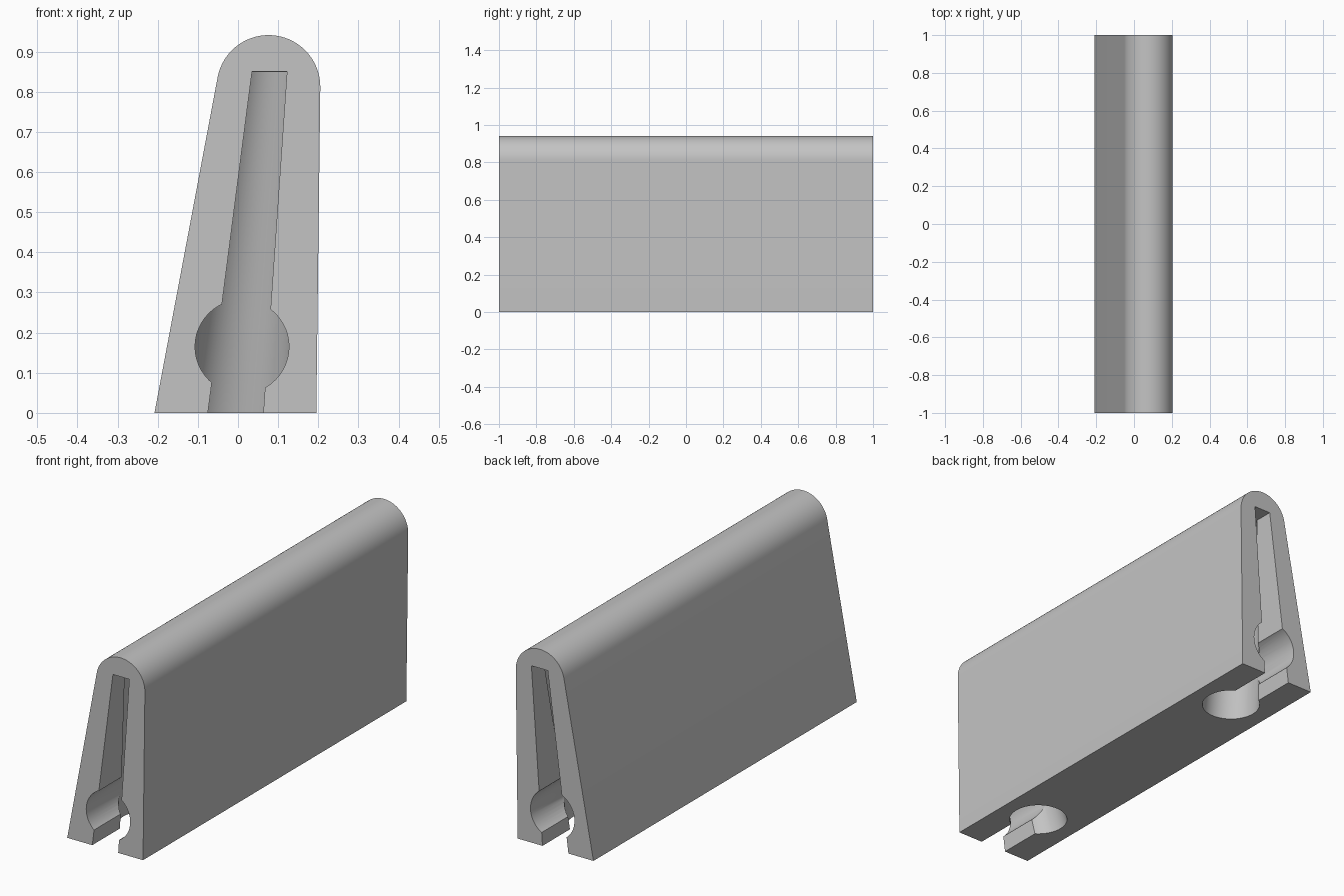
import bpy, bmesh, math

if "Cube" in bpy.data.objects:
    bpy.data.objects.remove(bpy.data.objects["Cube"])

grey = bpy.data.materials.new("plain grey")
grey.use_nodes = True
grey.diffuse_color = (0.55, 0.55, 0.55, 1)
grey.node_tree.nodes["Principled BSDF"].inputs["Base Color"].default_value = (0.55, 0.55, 0.55, 1)


def loft(name, ring_a, ring_b):
    """Solid between two matching rings of points, capped at both ends."""
    bm = bmesh.new()
    a = [bm.verts.new(p) for p in ring_a]
    b = [bm.verts.new(p) for p in ring_b]
    n = len(a)
    for i in range(n):
        j = (i + 1) % n
        bm.faces.new((a[i], a[j], b[j], b[i]))
    bm.faces.new(a[::-1])
    bm.faces.new(b)
    bmesh.ops.recalc_face_normals(bm, faces=bm.faces)
    mesh = bpy.data.meshes.new(name)
    bm.to_mesh(mesh)
    bm.free()
    mesh.materials.append(grey)
    obj = bpy.data.objects.new(name, mesh)
    bpy.context.collection.objects.link(obj)
    return obj


def circle(n):
    return [(math.cos(2 * math.pi * i / n), math.sin(2 * math.pi * i / n)) for i in range(n)]


def mix(a, b, z):
    """Value at height z, running from a at the foot to b at the slot ceiling."""
    return a + (b - a) * z / CEILING


CEILING = 0.85
FOOT = -0.05

# Body: leaning wedge profile with a rounded ridge, run along the length
cx, cz, r = 0.076, 0.812, 0.129
start, end = math.radians(-0.7), math.radians(169.3)
steps = 40
profile = [(-0.208, 0), (0.195, 0)]
for i in range(steps + 1):
    t = start + (end - start) * i / steps
    profile.append((cx + r * math.cos(t), cz + r * math.sin(t)))
body = loft("body", [(x, -1, z) for x, z in profile], [(x, 1, z) for x, z in profile])

# Cutters at each end: tapered slot, round channel and leaning conical socket
cutters = []
for s in (-1, 1):
    def slot_ring(z):
        left, right = mix(-0.075, 0.035, z), mix(0.063, 0.122, z)
        inner = s * mix(0.68, 0.84, z)
        return [(left, inner, z), (right, inner, z), (right, s * 1.05, z), (left, s * 1.05, z)]

    def socket_ring(z):
        rad = mix(0.13, 0.082, z)
        return [(mix(-0.004, 0.079, z) + rad * c, s * mix(0.68, 0.84, z) + rad * q, z)
                for c, q in circle(64)]

    def channel_ring(y):
        return [(0.01 + 0.117 * c, s * y, 0.165 + 0.117 * q) for c, q in circle(48)]

    cutters.append(loft("socket_cutter", socket_ring(FOOT), socket_ring(CEILING - 0.001)))
    cutters.append(loft("slot_cutter", slot_ring(FOOT), slot_ring(CEILING)))
    cutters.append(loft("channel_cutter", channel_ring(0.71), channel_ring(1.05)))

bpy.ops.object.select_all(action='DESELECT')
body.select_set(True)
bpy.context.view_layer.objects.active = body
for cutter in cutters:
    cutter.hide_render = True
    mod = body.modifiers.new("cut", 'BOOLEAN')
    mod.operation = 'DIFFERENCE'
    mod.solver = 'EXACT'
    mod.object = cutter
    bpy.ops.object.modifier_apply(modifier=mod.name)
    bpy.data.objects.remove(cutter)

# Smooth the rounded surfaces, keep the edges crisp
bpy.ops.object.shade_smooth_by_angle(angle=math.radians(25))
